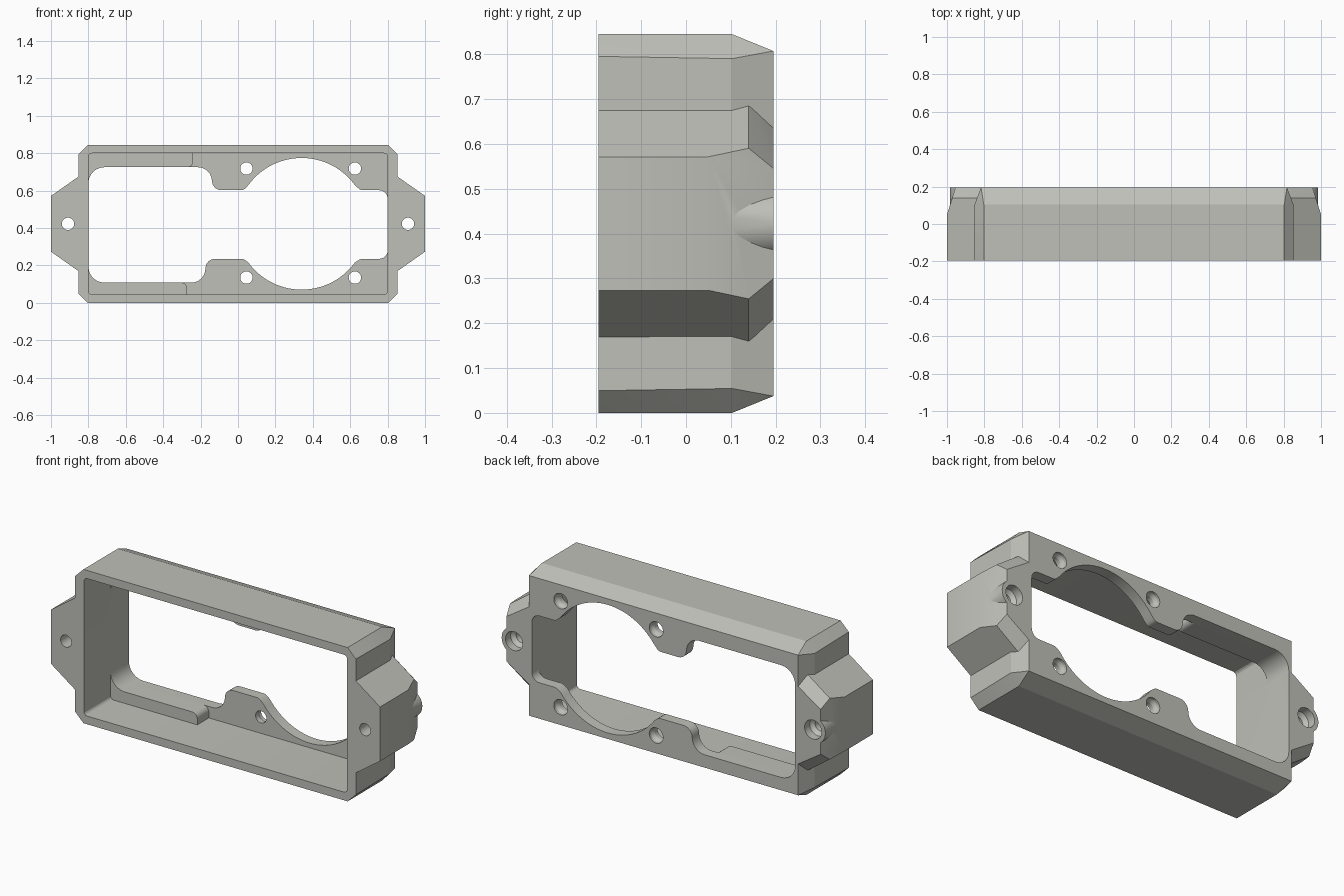
import bpy, bmesh, math

if "Cube" in bpy.data.objects:
    bpy.data.objects.remove(bpy.data.objects["Cube"])

H = 0.845          # overall height
MID = H / 2
FRONT, BACK = -0.195, 0.195

grey = bpy.data.materials.new("warm_grey")
grey.diffuse_color = (0.53, 0.53, 0.49, 1)
grey.use_nodes = True
grey.node_tree.nodes["Principled BSDF"].inputs["Base Color"].default_value = grey.diffuse_color


def finish(name, bm):
    bmesh.ops.recalc_face_normals(bm, faces=bm.faces)
    me = bpy.data.meshes.new(name)
    bm.to_mesh(me)
    bm.free()
    me.materials.append(grey)
    ob = bpy.data.objects.new(name, me)
    bpy.context.collection.objects.link(ob)
    return ob


def hull(name, points):
    bm = bmesh.new()
    for p in points:
        bm.verts.new(p)
    r = bmesh.ops.convex_hull(bm, input=bm.verts)
    loose = {v for v in r["geom_interior"] + r["geom_unused"] if isinstance(v, bmesh.types.BMVert)}
    bmesh.ops.delete(bm, geom=list(loose), context='VERTS')
    bmesh.ops.dissolve_limit(bm, angle_limit=0.01, verts=bm.verts, edges=bm.edges)
    return finish(name, bm)


def prism(name, outline, y0, y1):
    bm = bmesh.new()
    a = [bm.verts.new((x, y0, z)) for x, z in outline]
    b = [bm.verts.new((x, y1, z)) for x, z in outline]
    bm.faces.new(a)
    bm.faces.new(b)
    n = len(a)
    for i in range(n):
        bm.faces.new((a[i], a[(i + 1) % n], b[(i + 1) % n], b[i]))
    return finish(name, bm)


def lathe(name, x, z, rings, n=32):
    """Round solid along y from (y, radius) rings."""
    bm = bmesh.new()
    loops = [[bm.verts.new((x + r * math.cos(2 * math.pi * i / n), y,
                            z + r * math.sin(2 * math.pi * i / n))) for i in range(n)]
             for y, r in rings]
    bm.faces.new(loops[0])
    bm.faces.new(loops[-1])
    for a, b in zip(loops, loops[1:]):
        for i in range(n):
            bm.faces.new((a[i], a[(i + 1) % n], b[(i + 1) % n], b[i]))
    return finish(name, bm)


def rounded(corners, seg=6):
    """Outline from (x, z, radius) corners, each replaced by an arc."""
    out = []
    n = len(corners)
    for i, (x, z, r) in enumerate(corners):
        if r == 0:
            out.append((x, z))
            continue
        (px, pz, _), (qx, qz, _) = corners[i - 1], corners[(i + 1) % n]
        u, v = math.hypot(px - x, pz - z), math.hypot(qx - x, qz - z)
        a = ((px - x) / u, (pz - z) / u)
        b = ((qx - x) / v, (qz - z) / v)
        half = math.acos(max(-1, min(1, a[0] * b[0] + a[1] * b[1]))) / 2
        d = r / math.tan(half)
        m = math.hypot(a[0] + b[0], a[1] + b[1])
        k = r / math.sin(half) / m
        cx, cz = x + (a[0] + b[0]) * k, z + (a[1] + b[1]) * k
        t0 = math.atan2(z + a[1] * d - cz, x + a[0] * d - cx)
        t1 = math.atan2(z + b[1] * d - cz, x + b[0] * d - cx)
        dt = (t1 - t0 + math.pi) % (2 * math.pi) - math.pi
        out += [(cx + r * math.cos(t0 + dt * j / seg), cz + r * math.sin(t0 + dt * j / seg))
                for j in range(seg + 1)]
    return out


def boolean(target, tool, op):
    m = target.modifiers.new(op.lower(), 'BOOLEAN')
    m.operation, m.solver, m.object = op, 'EXACT', tool
    bpy.context.view_layer.objects.active = target
    bpy.ops.object.modifier_apply(modifier=m.name)
    bpy.data.objects.remove(tool)


def mirrored(pts):
    """Copy (x, y, dz) points above and below mid height."""
    return [(x, y, MID + s * dz) for x, y, dz in pts for s in (1, -1)]


# Main body: chamfered block with a tapered back
pts = []
for s in (1, -1):
    pts += mirrored([(s * 0.803, FRONT, MID), (s * 0.853, FRONT, 0.373),
                     (s * 0.803, 0.103, MID), (s * 0.853, 0.103, 0.368),
                     (s * 0.818, BACK, 0.385)])
frame = hull("frame", pts)

# Mounting ears with round bosses
for s in (1, -1):
    ear = hull("ear", mirrored([
        (s * 0.81, FRONT, 0.283), (s, FRONT, 0.149),
        (s * 0.81, 0.05, 0.283), (s, 0.05, 0.149),
        (s * 0.81, 0.14, 0.283), (s * 0.972, 0.14, 0.168),
        (s * 0.81, BACK, 0.218), (s * 0.955, BACK, 0.123)]))
    boolean(frame, ear, 'UNION')
    boolean(frame, lathe("boss", s * 0.909, MID, [(0.0, 0.075), (BACK, 0.075)]), 'UNION')

# Front pocket, leaving a thin back plate
PLATE = 0.135
pocket = prism("pocket", rounded([(-0.8, 0.045, 0.02), (0.8, 0.045, 0.02),
                                  (0.8, 0.8, 0.02), (-0.8, 0.8, 0.02)], 4), -0.3, PLATE)
boolean(frame, pocket, 'DIFFERENCE')

# Shaped window through the back plate
C, R = 0.34, 0.352
a0 = math.radians(36)
arc = [(C + R * math.cos(a0 + (math.pi - 2 * a0) * i / 28),
        MID + R * math.sin(a0 + (math.pi - 2 * a0) * i / 28), 0) for i in range(29)]
low_arc = [(x, H - z, 0) for x, z, _ in reversed(arc)]
top, bot = 0.602, H - 0.61
corners = ([(0.8, top, 0.045), (0.655, top, 0.035)] + arc +
           [(0.03, top, 0.035), (-0.135, top, 0.05), (-0.145, 0.725, 0.075),
            (-0.8, 0.725, 0.085), (-0.8, 0.108, 0.085), (-0.18, 0.108, 0.075),
            (-0.17, bot, 0.05), (0.03, bot, 0.035)] + low_arc +
           [(0.655, bot, 0.035), (0.8, bot, 0.045)])
boolean(frame, prism("window", rounded(corners), 0.1, 0.3), 'DIFFERENCE')

# Screw holes with wider mouths at the back
for x in (0.045, 0.625):
    for z in (0.135, 0.718):
        boolean(frame, lathe("screw_hole", x, z, [(0.0, 0.033), (0.16, 0.033), (0.18, 0.042),
                                                  (0.3, 0.042)]), 'DIFFERENCE')
for s in (1, -1):
    boolean(frame, lathe("ear_hole", s * 0.909, MID, [(-0.3, 0.033), (0.13, 0.033), (0.15, 0.052),
                                                      (0.3, 0.052)]), 'DIFFERENCE')

# Deep ledges behind the long part of the window
for name, end, wall, edge, side in (("upper_ledge", -0.24, 0.81, 0.725, 0.64),
                                    ("lower_ledge", -0.272, 0.035, 0.108, 0.193)):
    fillet = [(-0.715 - 0.085 * math.sin(math.radians(t)),
               side + (edge - side) * math.cos(math.radians(t))) for t in range(0, 91, 15)]
    tip = rounded([(end, wall, 0), (end, edge, 0.03), (-0.715, edge, 0)])[:-1]
    prism(name, tip + fillet + [(-0.81, side), (-0.81, wall)], 0.035, PLATE)

# Smooth curves, keep hard edges
for ob in bpy.context.scene.objects:
    ob.select_set(True)
    bpy.context.view_layer.objects.active = ob
bpy.ops.object.shade_smooth_by_angle(angle=math.radians(20))
